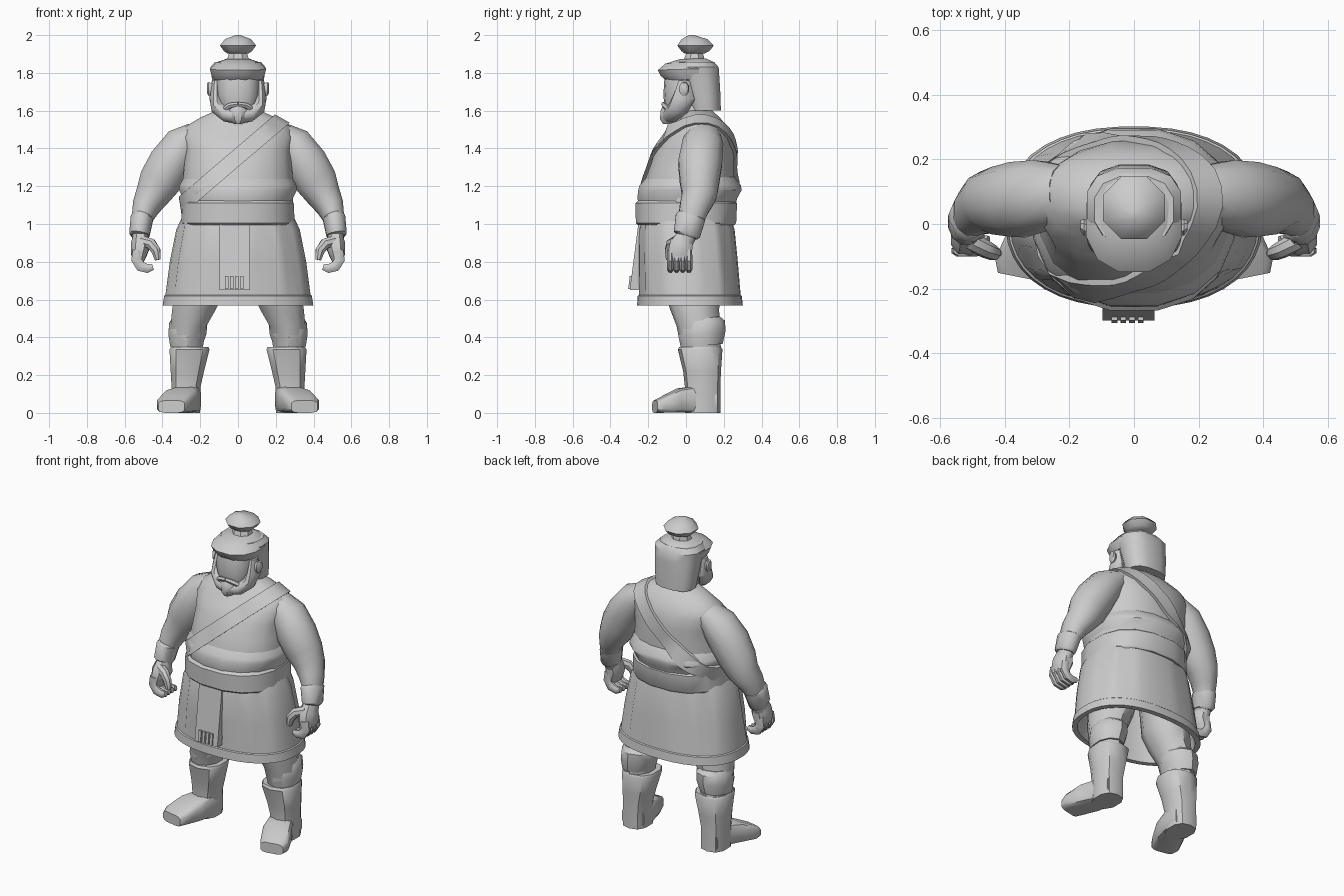
import bpy, math
from mathutils import Vector
from mathutils.bvhtree import BVHTree
import bmesh

X, Y, Z = Vector((1, 0, 0)), Vector((0, 1, 0)), Vector((0, 0, 1))


def mesh_object(name, verts, faces, mirror=False):
    me = bpy.data.meshes.new(name)
    me.from_pydata([tuple(v) for v in verts], [], faces)
    bm = bmesh.new()
    bm.from_mesh(me)
    bmesh.ops.recalc_face_normals(bm, faces=bm.faces)
    bm.to_mesh(me)
    bm.free()
    ob = bpy.data.objects.new(name, me)
    bpy.context.collection.objects.link(ob)
    if mirror:
        ob.modifiers.new("mirror", 'MIRROR').use_mirror_merge = False
    return ob


def tube(name, rows, n=10, p=1.0, axis=None, ref=X, mirror=False, ripple=None):
    """Loft of (super)elliptic rings; each row = x, y, z, radius along ref, other radius."""
    pts = [Vector(r[:3]) for r in rows]
    verts, faces = [], []
    for i, r in enumerate(rows):
        t = axis or pts[min(i + 1, len(pts) - 1)] - pts[max(i - 1, 0)]
        t = t.normalized()
        u = (ref - t * ref.dot(t)).normalized()
        v = t.cross(u)
        for k in range(n):
            a = 2 * math.pi * (k + 0.5) / n
            c, s = math.cos(a), math.sin(a)
            f = ripple(i, k) if ripple else 1
            verts.append(pts[i] + u * r[3] * f * math.copysign(abs(c) ** p, c)
                         + v * r[4] * f * math.copysign(abs(s) ** p, s))
    for i in range(len(rows) - 1):
        for k in range(n):
            j = (k + 1) % n
            faces.append((i * n + k, i * n + j, (i + 1) * n + j, (i + 1) * n + k))
    faces += [tuple(range(n)), tuple(range((len(rows) - 1) * n, len(rows) * n))]
    return mesh_object(name, verts, faces, mirror)


def stack(name, rows, cx=0, **kw):
    """Horizontal rings; each row = z, half width, front y, back y."""
    return tube(name, [(cx, (a + b) / 2, z, w, (b - a) / 2) for z, w, a, b in rows],
                axis=Z, **kw)


def slab(name, top, bottom, width, thick, cx=0):
    """Hanging strip from top (y, z) to bottom (y, z)."""
    v = []
    for y, z in (top, bottom):
        v += [(cx - width / 2, y, z), (cx + width / 2, y, z),
              (cx + width / 2, y + thick, z), (cx - width / 2, y + thick, z)]
    return mesh_object(name, v, [(0, 1, 2, 3), (4, 5, 6, 7)] +
                       [(k, (k + 1) % 4, 4 + (k + 1) % 4, 4 + k) for k in range(4)])


# Torso, cloth wrap over the belly, belt
torso = stack("torso", [(1.02, .29, -.23, .25), (1.2, .30, -.235, .265), (1.3, .29, -.195, .255),
                        (1.39, .285, -.165, .26), (1.46, .305, -.115, .245), (1.515, .285, -.06, .22),
                        (1.565, .20, -.03, .18), (1.6, .12, -.01, .14)], n=16, p=.9)
wrap = stack("belly_wrap", [(1.09, .285, -.25, .265), (1.135, .295, -.262, .275), (1.18, .318, -.258, .30),
                            (1.205, .315, -.25, .295), (1.25, .29, -.21, .26)], n=16, p=.9)
stack("belt", [(.995, .295, -.26, .262), (1.005, .305, -.27, .27), (1.11, .30, -.272, .275),
               (1.125, .285, -.255, .26)], n=16, p=.85)

# Diagonal shoulder strap wrapped onto the torso
trees = [BVHTree.FromPolygons([v.co.copy() for v in o.data.vertices],
                              [tuple(f.vertices) for f in o.data.polygons]) for o in (torso, wrap)]
centre, diag, n = Vector((0, .05, 1.357)), Vector((.76, 0, .65)), 32
across = Vector((-.65, 0, .76))


def direction(k):
    return diag * math.cos(2 * math.pi * k / n) + Y * math.sin(2 * math.pi * k / n)


def reach(o, k):
    d = direction(k)
    hits = [t.ray_cast(o + d * .9, -d)[0] for t in trees]
    return max((h - o).length if h else 0 for h in hits)


verts, faces = [], []
for k in range(n):
    for w, off in ((-.042, .018), (.042, .018), (.042, -.02), (-.042, -.02)):
        o = centre + across * w
        r = (reach(o, k - 1) + 4 * reach(o, k) + reach(o, k + 1)) / 6
        verts.append(o + direction(k) * (r + off))
    for c in range(4):
        e, m = (c + 1) % 4, (k + 1) % n * 4
        faces.append((k * 4 + c, k * 4 + e, m + e, m + c))
mesh_object("shoulder_strap", verts, faces)


# Pleated hollow skirt with a hem band
def pleat(i, k):
    return .95 if i in (1, 2) and k % 10 in (2, 5) else 1


stack("skirt", [(1.03, .30, -.23, .24), (.97, .328, -.25, .258), (.80, .362, -.252, .275),
                (.625, .385, -.25, .29), (.62, .392, -.256, .296), (.568, .40, -.26, .302),
                (.568, .37, -.23, .27), (.95, .29, -.2, .22)], n=40, p=.85, ripple=pleat)

# Hanging front panel with fringe
slab("front_panel", (-.25, 1.02), (-.298, .65), .16, .045, cx=-.017)
for k in range(4):
    slab("fringe", (-.298, .725), (-.306, .655), .018, .02, cx=-.06 + k * .027)

# Legs, knee bands, boots, feet
tube("legs", [(.17, .04, .88, .13, .14), (.205, .04, .64, .135, .15), (.232, .045, .55, .122, .13),
              (.262, .065, .46, .10, .115), (.27, .08, .33, .085, .105)], axis=Z, mirror=True)
tube("knee_wraps", [(.262, .08, .50, .09, .10), (.263, .085, .475, .106, .122), (.268, .085, .42, .106, .125),
                    (.275, .085, .355, .088, .11)], axis=Vector((0, -.1, 1)), mirror=True)
tube("boots", [(.255, .075, .35, .103, .11), (.257, .075, .335, .11, .118), (.268, .085, .22, .092, .10),
               (.275, .088, .14, .08, .094), (.275, .088, .0, .078, .094)],
     p=.8, axis=Z, mirror=True)
tube("feet", [(.268, .15, .06, .07, .06), (.27, .05, .072, .077, .072), (.305, -.04, .065, .09, .065),
              (.345, -.125, .043, .088, .043), (.352, -.165, .033, .072, .033)],
     n=12, p=.5, axis=Vector((.2, -1, 0)), mirror=True)

# Arms and bracers
tube("arms", [(.22, .095, 1.475, .07, .09), (.29, .088, 1.42, .105, .112), (.36, .075, 1.32, .118, .12),
              (.415, .072, 1.225, .115, .108), (.455, .07, 1.15, .092, .095), (.488, .045, 1.09, .075, .082),
              (.51, .025, 1.02, .055, .07), (.52, -.01, .9, .042, .048)], n=12, mirror=True)
tube("bracers", [(.505, .027, 1.045, .052, .072), (.508, .024, 1.035, .062, .082), (.522, .005, .945, .056, .073),
                 (.523, .002, .935, .045, .06)], n=12, mirror=True)

# Hands with curled fingers and thumb
tube("palms", [(.518, 0, .95, .036, .042), (.515, -.025, .89, .055, .065), (.525, -.033, .84, .045, .068),
               (.527, -.033, .80, .03, .06)], n=8, p=.8, mirror=True)
for k in range(4):
    y = -.083 + k * .033
    tube("finger", [(.53, y, .86, .018, .03), (.538, y, .81, .019, .03), (.515, y, .775, .019, .03),
                    (.478, y, .764, .018, .025), (.45, y, .772, .014, .017)], n=8, ref=Y, mirror=True)
tube("thumbs", [(.51, -.05, .91, .03, .03), (.46, -.078, .895, .028, .03), (.435, -.09, .86, .024, .027),
                (.425, -.092, .81, .015, .016)], n=8, ref=Y, mirror=True)

# Neck and head
stack("neck", [(1.52, .12, -.06, .15), (1.65, .10, -.05, .13)])
stack("face", [(1.55, .05, -.10, .06), (1.60, .095, -.11, .08), (1.68, .115, -.12, .1),
               (1.76, .115, -.115, .1), (1.83, .11, -.10, .1)], n=14, p=.85)
tube("ears", [(.125, -.015, 1.71, .02, .03), (.155, -.01, 1.715, .028, .04), (.165, -.005, 1.72, .018, .028)],
     n=8, axis=X, ref=Y, mirror=True)

# Hair: back mass, cap with brow overhang, topknot
stack("back_hair", [(1.60, .125, .02, .187), (1.70, .138, -.005, .184), (1.77, .142, -.03, .18),
                    (1.83, .15, -.06, .176), (1.858, .125, -.06, .15)], n=12, p=.78)
tube("hair_brow", [(0, .03, 1.765, .132, .14), (0, .02, 1.79, .145, .16), (0, .012, 1.82, .153, .166),
                   (0, .02, 1.852, .125, .135), (0, .035, 1.875, .06, .07)],
     n=12, p=.88, axis=Vector((0, -.03, 1)))
stack("topknot_tie", [(1.86, .065, -.02, .10), (1.885, .058, -.01, .10), (1.91, .05, 0, .09)], n=8)
stack("topknot", [(1.902, .06, -.01, .10), (1.915, .08, -.03, .13), (1.945, .104, -.054, .155),
                  (1.978, .075, -.03, .12), (2.0, .015, .015, .045)], n=8)

# Full beard along the jaw, chin tuft and moustache
tube("jaw_beard", [(.118, -.01, 1.76, .03, .02), (.12, -.01, 1.67, .06, .032), (.105, -.04, 1.615, .055, .04),
                   (.06, -.075, 1.58, .045, .04), (0, -.085, 1.57, .045, .04)], n=10, ref=Y, mirror=True)
stack("chin_tuft", [(1.53, .025, -.125, -.05), (1.555, .05, -.142, -.03), (1.60, .052, -.138, -.05),
                    (1.625, .03, -.125, -.07)], n=8)
tube("moustache", [(0, -.118, 1.635, .012, .014), (.04, -.112, 1.628, .016, .018), (.085, -.085, 1.60, .014, .012)],
     n=6, ref=Z, mirror=True)

# Crisp edges, smooth broad surfaces
bpy.ops.object.select_all(action='SELECT')
bpy.context.view_layer.objects.active = torso
bpy.ops.object.shade_smooth_by_angle(angle=math.radians(40))
